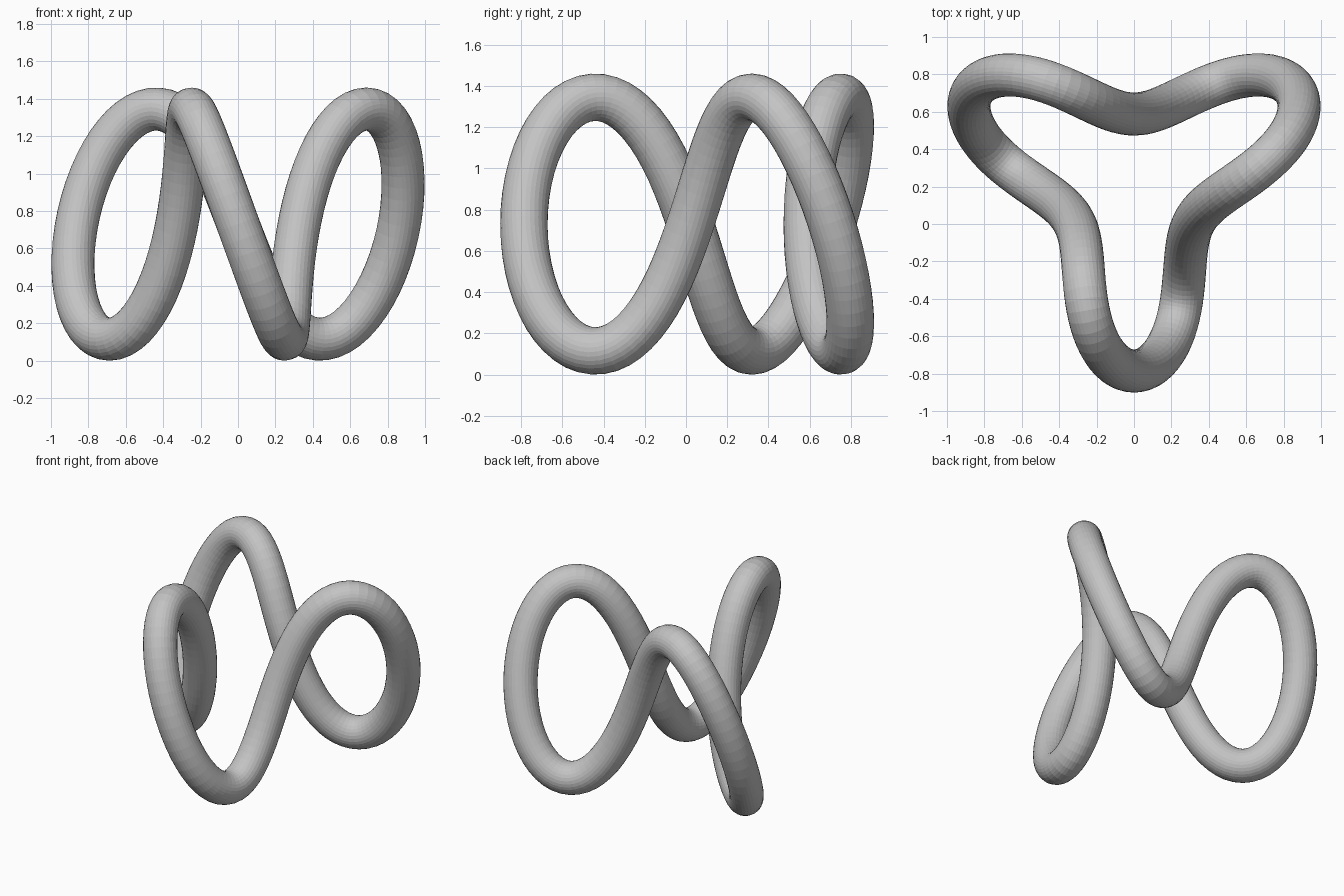
import bpy
from math import sin, cos, pi

cube = bpy.data.objects.get("Cube")
if cube:
    bpy.data.objects.remove(cube, do_unlink=True)

STEPS = 160
TUBE_RADIUS = 0.115
CENTRE_Y, CENTRE_Z = 0.21, 0.73
HEIGHT_AMP = 0.615
# plan harmonics: (amplitude, turns per loop)
HARMONICS = ((0.687, 1), (0.209, -2), (0.1, 4))


def loop_point(s):
    """Three-lobed closed loop, with one lobe pointing to the front."""
    x = sum(a * sin(n * s) for a, n in HARMONICS)
    y = CENTRE_Y - sum(a * cos(n * s) for a, n in HARMONICS)
    z = CENTRE_Z - HEIGHT_AMP * sin(3 * s)
    return x, y, z, 1.0


# Grey material
grey = bpy.data.materials.new("plain grey")
grey.use_nodes = True
colour = (0.55, 0.55, 0.55, 1.0)
grey.diffuse_color = colour
for node in grey.node_tree.nodes:
    if node.type == 'BSDF_PRINCIPLED':
        node.inputs["Base Color"].default_value = colour
        node.inputs["Roughness"].default_value = 0.6

# Centre line swept with a round section
path = bpy.data.curves.new("loop_path", 'CURVE')
path.dimensions = '3D'
path.twist_mode = 'MINIMUM'
path.bevel_depth = TUBE_RADIUS
path.bevel_resolution = 14
spline = path.splines.new('POLY')
spline.points.add(STEPS - 1)
for i, point in enumerate(spline.points):
    point.co = loop_point(2 * pi * i / STEPS)
spline.use_cyclic_u = True
path_object = bpy.data.objects.new("loop_path", path)
bpy.context.scene.collection.objects.link(path_object)

# Finished tube as a flat-shaded mesh
bpy.context.view_layer.update()
depsgraph = bpy.context.evaluated_depsgraph_get()
mesh = bpy.data.meshes.new_from_object(path_object.evaluated_get(depsgraph))
bpy.data.objects.remove(path_object, do_unlink=True)
mesh.name = "wavy_ring"
mesh.materials.clear()
mesh.materials.append(grey)
for face in mesh.polygons:
    face.use_smooth = False
    face.material_index = 0
ring = bpy.data.objects.new("wavy_ring", mesh)
bpy.context.scene.collection.objects.link(ring)
